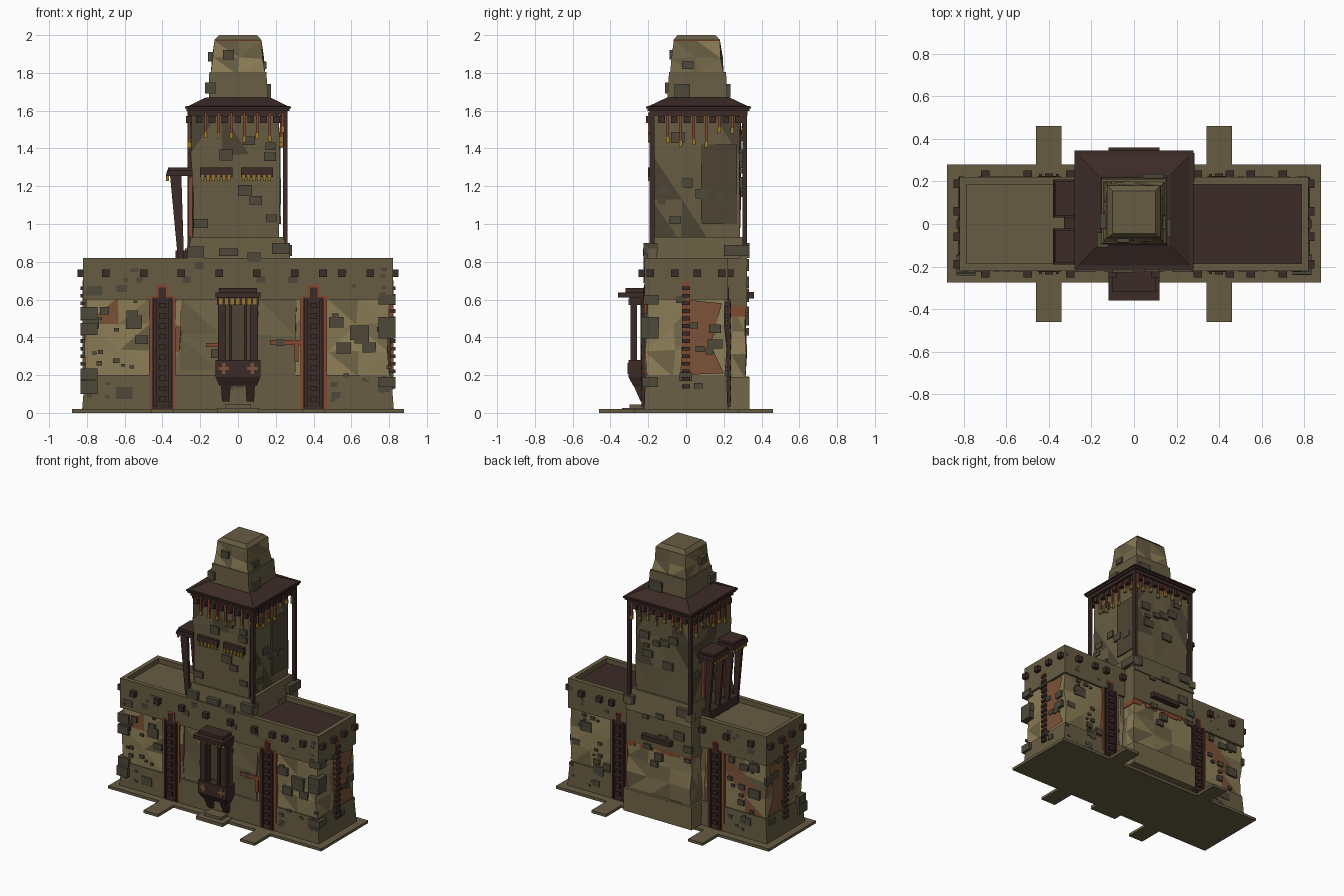
import bpy, bmesh, random
from mathutils import Vector

if "Cube" in bpy.data.objects:
    bpy.data.objects.remove(bpy.data.objects["Cube"])

random.seed(7)


def mat(name, r, g, b):
    m = bpy.data.materials.new(name)
    m.diffuse_color = (r, g, b, 1)
    m.use_nodes = True
    m.node_tree.nodes["Principled BSDF"].inputs["Base Color"].default_value = m.diffuse_color
    return m


OLIVE = mat("olive_stone", .135, .108, .055)
CREAM = mat("cream_plaster", .26, .205, .095)
TAN = mat("tan_plaster", .17, .135, .066)
SHADE = mat("shaded_plaster", .075, .06, .034)
RUST = mat("rust_plaster", .2, .085, .04)
RED = mat("red_trim", .23, .065, .03)
WOOD = mat("dark_wood", .045, .024, .02)
STONE = mat("grey_stone", .075, .066, .042)
GOLD = mat("gold_tip", .32, .19, .025)


def add_block(bm, b, top=None):
    """Box from x0,x1,y0,y1,z0,z1; top = x0,x1,y0,y1 of a tapered upper face."""
    x0, x1, y0, y1, z0, z1 = b
    t = top or (x0, x1, y0, y1)
    lo = [bm.verts.new(p) for p in ((x0, y0, z0), (x1, y0, z0), (x1, y1, z0), (x0, y1, z0))]
    hi = [bm.verts.new(p) for p in ((t[0], t[2], z1), (t[1], t[2], z1), (t[1], t[3], z1), (t[0], t[3], z1))]
    bm.faces.new(lo[::-1])
    bm.faces.new(hi)
    for i in range(4):
        j = (i + 1) % 4
        bm.faces.new((lo[i], lo[j], hi[j], hi[i]))


def finish(name, bm, mats):
    bm.normal_update()
    me = bpy.data.meshes.new(name)
    bm.to_mesh(me)
    bm.free()
    for m in mats:
        me.materials.append(m)
    ob = bpy.data.objects.new(name, me)
    bpy.context.collection.objects.link(ob)
    return ob


def blocks(name, items, m):
    bm = bmesh.new()
    for b in items:
        add_block(bm, b)
    return finish(name, bm, [m])


def taper(name, b, top, m):
    bm = bmesh.new()
    add_block(bm, b, top)
    return finish(name, bm, [m])


def plaster(name, b, mats, amount=.012, cuts=2, top=None):
    """Uneven, crumbling wall: a cut block with jittered points and mixed tints."""
    bm = bmesh.new()
    add_block(bm, b, top)
    bmesh.ops.subdivide_edges(bm, edges=bm.edges[:], cuts=cuts, use_grid_fill=True)
    for v in bm.verts:
        if b[4] + .01 < v.co.z < b[5] - .01:
            v.co += Vector([random.uniform(-amount, amount) for _ in range(3)])
    bmesh.ops.triangulate(bm, faces=bm.faces[:])
    for f in bm.faces:
        f.material_index = random.randrange(len(mats))
    return finish(name, bm, mats)


def scatter(name, n, axis, plane, u, z, m=STONE, size=(.03, .06), out=.012):
    """Loose stones straddling a wall plane."""
    items = []
    for _ in range(n):
        w = random.uniform(*size) / 2
        h = w * random.uniform(.6, .85)
        a, c = random.uniform(*u), random.uniform(*z)
        if axis == 'y':
            items.append((a - w, a + w, plane - out, plane + out, c - h, c + h))
        else:
            items.append((plane - out, plane + out, a - w, a + w, c - h, c + h))
    return blocks(name, items, m)


# Ground slab with four tabs and front steps
blocks("base_slab", [(-.88, .88, -.275, .28, 0, .02)], OLIVE)
blocks("base_tabs", [(s * .4 - .06, s * .4 + .06, y0, y1, 0, .02)
                     for s in (-1, 1) for y0, y1 in ((-.46, -.275), (.28, .46))], OLIVE)
blocks("front_steps", [(-.11, .11, -.34, -.22, 0, .025), (-.07, .07, -.3, -.22, .02, .045)], OLIVE)

# Wide lower building: plinth, crumbling wall, upper band
taper("plinth", (-.825, .825, -.222, .222, .02, .2), (-.81, .81, -.215, .215), OLIVE)
for s, nm in ((-1, "left"), (1, "right")):
    x0, x1 = sorted((s * .3, s * .803))
    plaster(nm + "_wing_wall", (x0, x1, -.206, .206, .19, .61), [CREAM, CREAM, TAN, RUST if s < 0 else CREAM])
plaster("centre_wall", (-.31, .31, -.205, .2, .02, .61), [TAN, OLIVE, CREAM, OLIVE])
blocks("upper_band", [(-.82, .82, -.22, .222, .6, .765)], OLIVE)
blocks("parapet", [(-.82, .82, -.22, -.187, .765, .82), (-.82, .82, .187, .222, .765, .82),
                   (-.82, -.787, -.187, .187, .765, .82), (.787, .82, -.187, .187, .765, .82)], OLIVE)
blocks("left_roof", [(-.787, -.25, -.187, .187, .765, .785)], OLIVE)
blocks("right_roof", [(.25, .787, -.187, .187, .765, .785)], WOOD)

# Rust stains on end walls
for s in (-1, 1):
    bm = bmesh.new()
    x = s * .816
    vs = [bm.verts.new(p) for p in ((x, -.03, .2), (x, .2, .21), (x, .13, .36), (x, .19, .58), (x, -.01, .6))]
    f = bm.faces.new(vs if s > 0 else vs[::-1])
    bmesh.ops.solidify(bm, geom=[f], thickness=.015)
    finish("rust_stain", bm, [RUST])

# Rear projection under the tower
blocks("rear_plinth", [(-.28, .28, .1, .335, .02, .19)], TAN)
plaster("rear_wall", (-.265, .265, .1, .315, .18, .56), [CREAM, TAN, CREAM, OLIVE], .01)
blocks("rear_red_edge", [(-.27 + i * .036, -.234 + i * .036, .2, .318, .53 + random.uniform(-.02, .01), .56)
                         for i in range(15)], RED)
blocks("rear_band", [(-.27, .27, .1, .322, .55, .82)], OLIVE)
blocks("rear_ledge", [(-.12, .12, .3, .36, .605, .64)], WOOD)

# Tower foot and shaft
taper("tower_foot", (-.275, .27, -.21, .33, .78, .93), (-.25, .24, -.19, .3), OLIVE)
plaster("tower_shaft", (-.24, .215, -.18, .285, .9, 1.6), [OLIVE, OLIVE, OLIVE, SHADE], .008, 2,
        (-.245, .215, -.175, .29))
blocks("tower_side_panels", [(.2, .224, .08, .27, 1.0, 1.42)], SHADE)

# Tower roof
blocks("roof_slab", [(-.272, .272, -.205, .337, 1.598, 1.625), (-.26, .26, -.19, .325, 1.575, 1.6)], WOOD)
taper("roof_slope", (-.262, .262, -.195, .325, 1.625, 1.67), (-.17, .17, -.1, .23), WOOD)
blocks("roof_lip", [(-.28, .28, -.213, .345, 1.612, 1.622)], WOOD)

# Corner posts
blocks("corner_posts", [(x - .012, x + .012, y - .012, y + .012, .84, 1.6)
                        for x, y in ((.25, -.18), (.25, .31), (-.255, .31))], WOOD)
blocks("post_feet", [(x - .025, x + .025, y - .025, y + .025, .82, .87)
                     for x, y in ((.25, -.18), (.25, .31), (-.255, .31))], OLIVE)

# Eave beam ends, hanging rods and gold tips on all four sides
ends, rods, tips = [], [], []
for i in range(7):
    t = -.205 + i * .068
    for x, y in ((t, -.193), (t, .303), (-.258, t + .075), (.23, t + .075)):
        ends.append((x - .018, x + .018, y - .018, y + .018, 1.535, 1.572))
        ln = random.uniform(.04, .13)
        ox = x + (.034 if abs(x - t) < 1e-6 else 0)
        oy = y + (0 if abs(x - t) < 1e-6 else .034)
        rods.append((ox - .007, ox + .007, oy - .007, oy + .007, 1.56 - ln, 1.59))
        tips.append((ox - .009, ox + .009, oy - .009, oy + .009, 1.53 - ln, 1.56 - ln))
blocks("eave_beam_ends", ends, WOOD)
blocks("hanging_rods", rods, RED)
blocks("gold_tips", tips, GOLD)

# Awnings with gold fringe on tower front
blocks("front_awnings", [(-.2, -.03, -.2, -.17, 1.25, 1.3), (.015, .185, -.2, -.17, 1.25, 1.3)], WOOD)
blocks("front_fringe", [(x0 + i * .028, x0 + i * .028 + .016, -.202, -.18, 1.228, 1.26)
                        for x0 in (-.195, .02) for i in range(6)], GOLD)

# Left side canopies on leaning supports
for y0, y1 in ((-.19, -.02), (.03, .21)):
    taper("side_canopy", (-.382, -.24, y0, y1, 1.255, 1.285), (-.375, -.24, y0, y1), WOOD)
    blocks("side_canopy_top", [(-.37, -.24, y0 + .01, y1 - .01, 1.28, 1.3)], WOOD)
    for y in (y0 + .02, y1 - .04):
        taper("side_support", (-.315, -.285, y, y + .02, .78, 1.26), (-.36, -.3, y, y + .02), WOOD)
    blocks("side_shutter", [(-.262, -.24, y0 + .04, y1 - .05, .93, 1.25)], RED)
    blocks("side_fringe", [(-.38, -.366, y0 + .01 + i * .034, y0 + .025 + i * .034, 1.228, 1.26)
                           for i in range(5)], GOLD)
blocks("side_sill", [(-.33, -.23, -.15, .19, .8, .86)], WOOD)

# Stone crown on the roof
taper("crown_base", (-.155, .16, -.1, .22, 1.65, 1.805), (-.152, .15, -.09, .212), OLIVE)
plaster("crown_body", (-.145, .145, -.085, .2, 1.79, 1.97), [CREAM, TAN, CREAM, OLIVE], .008, 1,
        (-.125, .125, -.065, .18))
blocks("crown_red_band", [(-.125, .125, -.065, .18, 1.962, 1.974)], RED)
taper("crown_cap", (-.127, .125, -.067, .182, 1.973, 2.0), (-.1, .1, -.045, .155), OLIVE)

# Four tall ladder niches on the long faces
for sx in (-1, 1):
    for sy in (-1, 1):
        c = sx * .4
        def ybox(x0, x1, d, z0, z1):
            ys = sorted((sy * .19, sy * d))
            return (c + x0, c + x1, ys[0], ys[1], z0, z1)
        blocks("niche_frame", [ybox(-.07, .07, .222, .02, .62), ybox(-.032, .032, .223, .6, .68)], RED)
        blocks("niche_panel", [ybox(-.055, .055, .226, .02, .61), ybox(-.02, .02, .227, .6, .665)], WOOD)
        blocks("niche_ladder", [ybox(x - .008, x + .008, .236, .03, .6) for x in (-.04, .04)]
               + [ybox(-.018, .018, .238, .06 + i * .055, .088 + i * .055) for i in range(10)], WOOD)

# Peg ladders on the end walls
for s in (-1, 1):
    xs = sorted((s * .79, s * .822))
    blocks("peg_strip", [(xs[0], xs[1], -.018, .018, .18, .7)], RED)
    xs = sorted((s * .8, s * .835))
    blocks("pegs", [(xs[0], xs[1], -.022, .022, .13 + i * .04, .15 + i * .04) for i in range(14)], WOOD)

# Front oriel balcony
blocks("oriel_canopy", [(-.12, .12, -.36, -.2, .61, .637), (-.1, .1, -.32, -.2, .635, .66)], WOOD)
blocks("oriel_lintel", [(-.11, .11, -.3, -.21, .57, .612)], WOOD)
blocks("oriel_columns", [(s * x - w, s * x + w, -.295, y1, .27, .58)
                         for s in (-1, 1) for x, w, y1 in ((.085, .022, -.26), (.04, .008, -.275))], WOOD)
blocks("oriel_backing", [(-.1, .1, -.24, -.2, .27, .58)], SHADE)
blocks("oriel_fringe", [(-.1 + i * .03, -.082 + i * .03, -.305, -.29, .57, .605) for i in range(7)], GOLD)
taper("oriel_tray", (-.1, .1, -.28, -.2, .145, .19), (-.118, .118, -.305, -.2), WOOD)
blocks("oriel_box", [(-.118, .118, -.305, -.2, .19, .28)], WOOD)
blocks("oriel_crosses", [(s * .075 - a, s * .075 + a, -.309, -.3, .235 - b, .235 + b)
                         for s in (-1, 1) for a, b in ((.028, .009), (.009, .028))], RUST)
for s in (-1, 1):
    taper("oriel_bracket", (s * .065 - .02, s * .065 + .02, -.24, -.2, .06, .15),
          (s * .065 - .025, s * .065 + .025, -.28, -.2), WOOD)
blocks("front_red_pipe", [(.17, .33, -.222, -.2, .36, .385), (.3, .32, -.222, -.2, .27, .37),
                          (-.17, -.1, -.22, -.2, .35, .37)], RED)

# Beam ends around the upper band
beams = []
for x in (-.7, -.5, -.3, -.1, .1, .3, .45, .55, .7):
    for y in (-.232, .232):
        if y < 0 or abs(x) > .28:
            beams.append((x - .02, x + .02, y - .02, y + .02, .72, .76))
for y in (-.19, -.06, .06, .19):
    for x in (-.83, .83):
        beams.append((x - .02, x + .02, y - .02, y + .02, .72, .76))
blocks("beam_ends", beams, WOOD)

# Loose stones on every wall, large and small
for sy in (-1, 1):
    for u in ((-.8, -.5), (.5, .8)):
        scatter("wing_stones", 9, 'y', sy * .21, u, (.08, .72), size=(.04, .1))
        scatter("wing_chips", 18, 'y', sy * .216, u, (.05, .78), size=(.015, .035), out=.007)
for sx in (-1, 1):
    scatter("end_stones", 8, 'x', sx * .812, (-.19, .19), (.08, .6), size=(.04, .08))
    scatter("corner_stones", 4, 'x', sx * .79, (-.2, -.18), (.1, .6), size=(.08, .1), out=.045)
scatter("front_stones", 14, 'y', -.212, (-.28, .3), (.06, .8), size=(.04, .07))
scatter("rear_stones", 10, 'y', .322, (-.25, .25), (.06, .88), size=(.04, .08))
blocks("foot_stones", [(-.27, -.18, -.225, -.17, .82, .88), (-.1, 0, -.228, -.17, .83, .87),
                       (.05, .12, -.225, -.17, .8, .85), (.18, .275, -.225, -.15, .84, .9),
                       (.2, .285, .2, .335, .83, .89), (-.25, -.15, .28, .335, .84, .9)], STONE)
for y in (-.18, .288):
    scatter("shaft_stones", 8, 'y', y, (-.21, .19), (.97, 1.5), size=(.04, .08))
for x in (-.243, .216):
    scatter("shaft_side_stones", 7, 'x', x, (-.14, .25), (.97, 1.5), size=(.04, .08))
blocks("crown_stones", [(.13, .175, -.06, .02, 1.67, 1.74), (-.175, -.12, -.11, -.04, 1.69, 1.75),
                        (-.16, -.13, -.02, .05, 1.86, 1.91), (.1, .15, -.02, .04, 1.82, 1.86),
                        (.04, .14, .19, .235, 1.67, 1.74), (-.08, -.02, -.088, -.06, 1.87, 1.92)], STONE)
